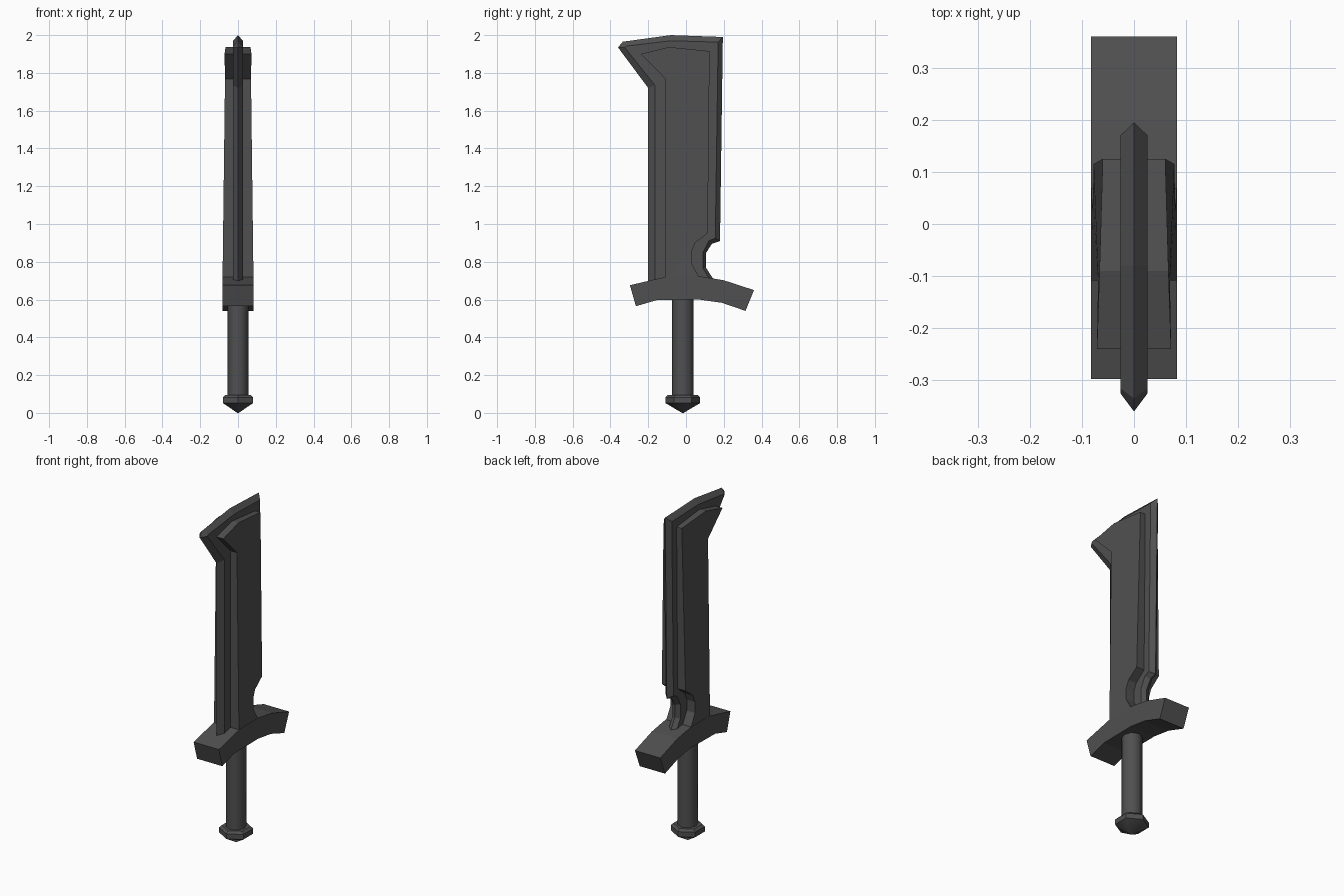
import bpy, bmesh, math

if "Cube" in bpy.data.objects:
    bpy.data.objects.remove(bpy.data.objects["Cube"])

steel = bpy.data.materials.new("dark_grey_steel")
steel.diffuse_color = (0.08, 0.08, 0.08, 1)
steel.use_nodes = True
steel.node_tree.nodes["Principled BSDF"].inputs["Base Color"].default_value = steel.diffuse_color


def finish(name, bm, smooth_angle=None):
    bmesh.ops.recalc_face_normals(bm, faces=bm.faces)
    me = bpy.data.meshes.new(name)
    bm.to_mesh(me)
    bm.free()
    me.materials.append(steel)
    ob = bpy.data.objects.new(name, me)
    bpy.context.collection.objects.link(ob)
    if smooth_angle:
        bpy.context.view_layer.objects.active = ob
        ob.select_set(True)
        bpy.ops.object.shade_smooth_by_angle(angle=math.radians(smooth_angle))
        ob.select_set(False)
    return ob


def stack(name, loops, smooth_angle=None):
    """Bridge equal-length closed loops of 3D points and cap both ends."""
    bm = bmesh.new()
    rings = [[bm.verts.new(p) for p in loop] for loop in loops]
    n = len(rings[0])
    for a, b in zip(rings, rings[1:]):
        for i in range(n):
            j = (i + 1) % n
            bm.faces.new((a[i], a[j], b[j], b[i]))
    caps = [bm.faces.new(rings[0]), bm.faces.new(rings[-1])]
    bmesh.ops.recalc_face_normals(bm, faces=bm.faces)
    bmesh.ops.triangulate(bm, faces=caps)
    return finish(name, bm, smooth_angle)


def slab(profile, x):
    """Place a (y, z) profile at depth x, a number or a function of y and z."""
    return [(x(y, z) if callable(x) else x, y, z) for y, z in profile]


def ring(sides, rx, ry, z, yc=-0.017):
    return [(rx * math.sin(2 * math.pi * i / sides),
             yc + ry * math.cos(2 * math.pi * i / sides), z) for i in range(sides)]


# Thin blade plate: sharp rim at x = 0, bevelled to flat sides
rim = [(-0.2, 0.66), (-0.2, 1.72), (-0.36, 1.935), (-0.335, 1.965), (-0.08, 2.0),
       (0.195, 1.99), (0.18, 0.91), (0.137, 0.895), (0.105, 0.845),
       (0.105, 0.77), (0.15, 0.70), (0.15, 0.66)]
flat = [(-0.165, 0.66), (-0.165, 1.735), (-0.325, 1.935), (-0.315, 1.942), (-0.08, 1.97),
        (0.17, 1.963), (0.155, 0.925), (0.122, 0.912), (0.09, 0.85),
        (0.09, 0.765), (0.13, 0.70), (0.13, 0.66)]
stack("blade_edge", [slab(flat, -0.026), slab(rim, 0), slab(flat, 0.026)])


# Raised blade core, tapering towards the top
def half(y, z):
    t = (z - 0.7) / 1.2
    return 0.082 - 0.018 * t - 0.03 * y * t


core = [(-0.108, 0.67), (-0.108, 1.767), (-0.24, 1.9), (-0.09, 1.937), (0.125, 1.915),
        (0.115, 0.952), (0.048, 0.90), (0.03, 0.855), (0.03, 0.79), (0.075, 0.71), (0.075, 0.67)]
stack("blade_core", [slab(core, lambda y, z: -half(y, z)), slab(core, half)])

# Curved crossguard
guard = [(-0.297, 0.676), (-0.1, 0.722), (0.08, 0.722), (0.2, 0.702), (0.36, 0.65),
         (0.315, 0.54), (0.19, 0.583), (0.07, 0.60), (-0.155, 0.597), (-0.265, 0.565)]
stack("crossguard", [slab(guard, -0.083), slab(guard, 0.083)])

# Grip
stack("grip", [ring(8, 0.055, 0.058, 0.08), ring(8, 0.055, 0.058, 0.63)], 50)

# Six-sided pommel with a pointed base
stack("pommel", [ring(6, r, r, z) for r, z in
                 ((0.004, 0.0), (0.092, 0.052), (0.092, 0.082), (0.078, 0.095))], 40)
